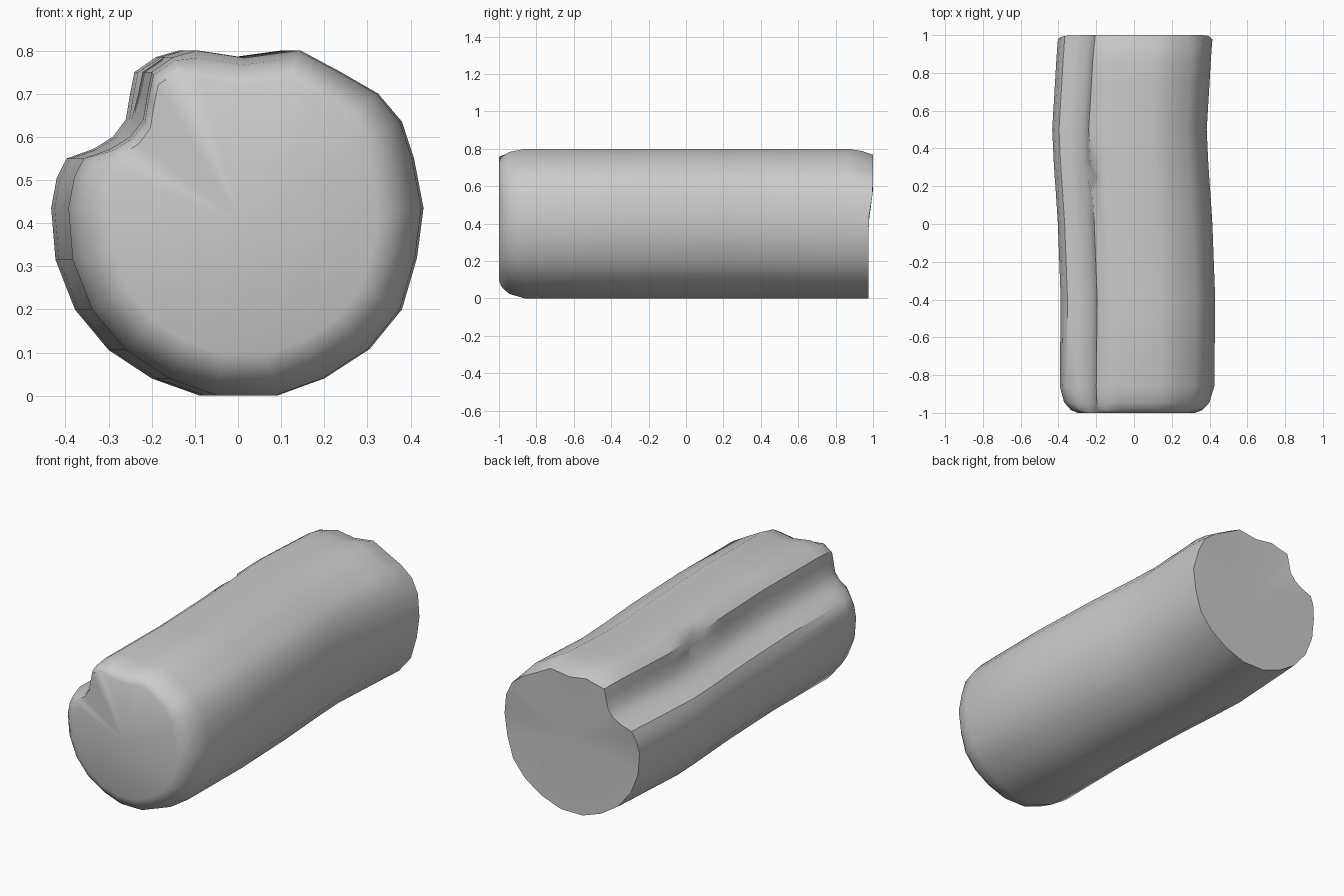
import bpy, bmesh, math

if "Cube" in bpy.data.objects:
    bpy.data.objects.remove(bpy.data.objects["Cube"])

# Cross-section of the log (x, z), counter-clockwise, with the split groove at upper left
PROFILE = [(.07, 0), (.18, .04), (.285, .108), (.36, .2), (.395, .32), (.41, .435),
           (.388, .55), (.36, .635), (.305, .7), (.215, .752), (.125, .8), (.0, .783),
           (-.112, .8), (-.165, .785), (-.215, .75), (-.225, .7), (-.235, .64),
           (-.265, .6), (-.31, .572), (-.372, .55), (-.395, .505), (-.408, .435),
           (-.398, .315), (-.353, .2), (-.275, .106), (-.175, .04), (-.063, 0)]
GROOVE = range(14, 19)
CENTRE_Z = .4

# Sections along the log: y, sideways drift, front-end taper, back-end taper
SECTIONS = [(-1, .012, .24, 0), (-.985, .013, .15, 0), (-.945, .014, .06, 0),
            (-.86, .015, 0, 0), (-.4, .02, 0, 0), (0, .005, 0, 0), (.17, -.006, 0, 0),
            (.25, -.012, 0, 0), (.33, -.017, 0, 0), (.5, -.025, 0, 0), (.75, -.01, 0, 0),
            (.87, -.003, 0, 0), (.94, .002, 0, .03), (.976, .005, 0, .08)]


def ramp(v, a, b):
    t = max(0, min(1, (v - a) / (b - a)))
    return t * t * (3 - 2 * t)


def section_point(i, y, drift, front, back):
    x, z = PROFILE[i]
    weight = 1 - .3 * ramp(z, .5, .8)
    if i in GROOVE or i == 13:
        weight = .35
    s = 1 - front * weight - back * ramp(z, .55, .75) * (.3 if i in GROOVE else 1)
    px, pz = x * s, CENTRE_Z + (z - CENTRE_Z) * s
    # small knot dent in the groove lip
    if i in (14, 15) and abs(y - .25) < .02:
        px += .03
    # back face leans outward towards the top
    if y > .97:
        y += .024 * ramp(z, .4, .6)
    return (px + drift, y, pz)


bm = bmesh.new()
n = len(PROFILE)
rings = [[bm.verts.new(section_point(i, *sec)) for i in range(n)] for sec in SECTIONS]

# Bark surface
for a, b in zip(rings, rings[1:]):
    for i in range(n):
        j = (i + 1) % n
        bm.faces.new((a[i], a[j], b[j], b[i]))

# Cut ends
for ring, y in ((rings[0], -1), (rings[-1], .976)):
    hub = bm.verts.new((.01, y, CENTRE_Z))
    for i in range(n):
        bm.faces.new((ring[i], ring[(i + 1) % n], hub))

bmesh.ops.recalc_face_normals(bm, faces=bm.faces)
mesh = bpy.data.meshes.new("log")
bm.to_mesh(mesh)
bm.free()
log = bpy.data.objects.new("log", mesh)
bpy.context.collection.objects.link(log)
bpy.context.view_layer.objects.active = log
log.select_set(True)
bpy.ops.object.shade_smooth_by_angle(angle=math.radians(42))
